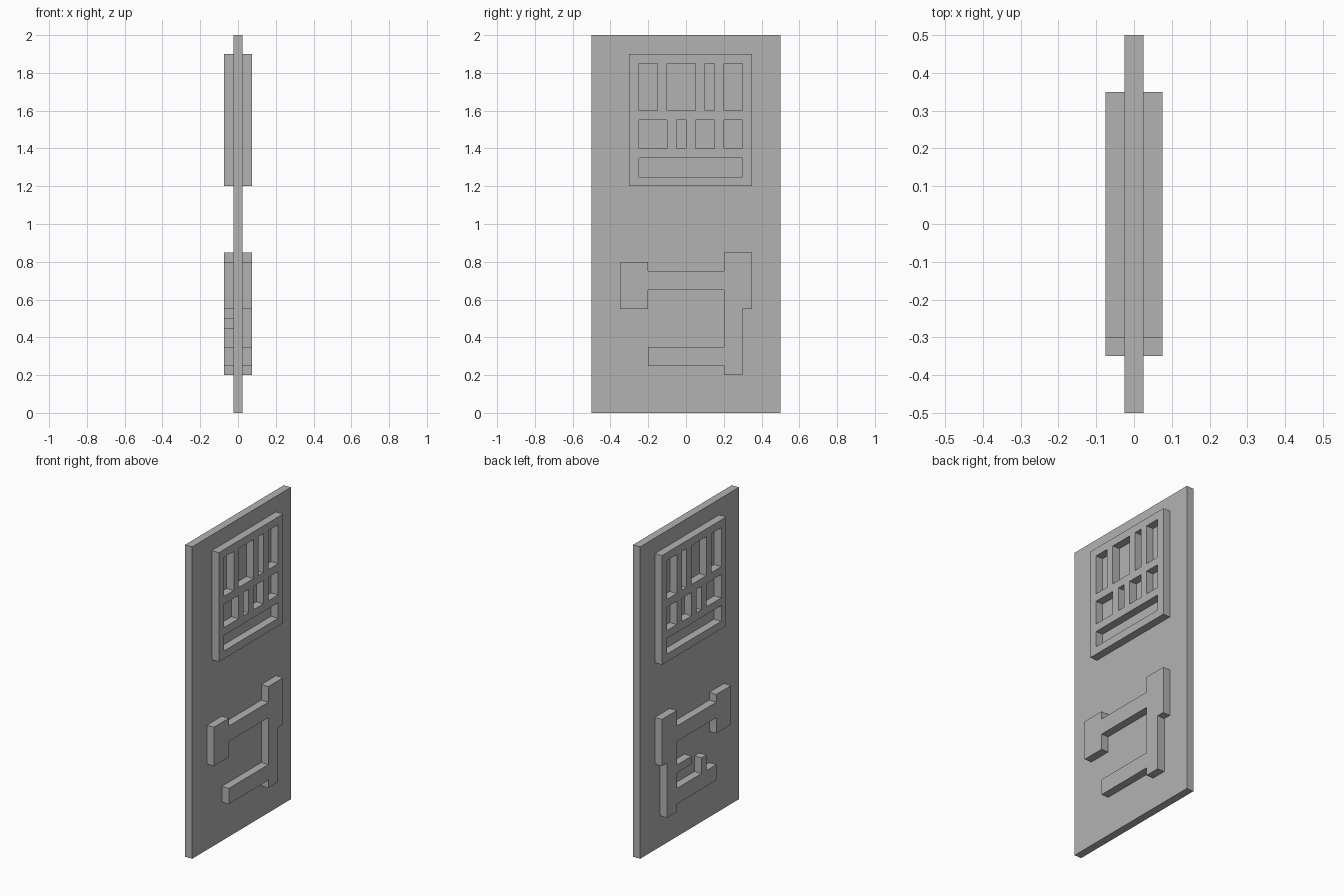
import bpy
import bmesh
from mathutils import Matrix

cube = bpy.data.objects.get("Cube")
if cube:
    bpy.data.objects.remove(cube, do_unlink=True)

GREY = (0.45, 0.45, 0.45, 1.0)
grey = bpy.data.materials.new("plain grey")
grey.use_nodes = True
grey.diffuse_color = GREY
grey.node_tree.nodes["Principled BSDF"].inputs["Base Color"].default_value = GREY

THICK = 0.05
# Profiles are drawn in (y, z) and extruded along x
TO_WORLD = Matrix(((0, 0, 1, 0), (1, 0, 0, 0), (0, 1, 0, 0), (0, 0, 0, 1)))


def rect(y0, y1, z0, z1):
    return [(y0, z0), (y1, z0), (y1, z1), (y0, z1)]


def plate(name, loops, x):
    """Extrude an outline, with any inner loops as holes, centred on x."""
    curve = bpy.data.curves.new(name, 'CURVE')
    curve.dimensions = '2D'
    curve.fill_mode = 'BOTH'
    curve.extrude = THICK / 2
    for loop in loops:
        spline = curve.splines.new('POLY')
        spline.points.add(len(loop) - 1)
        for point, (y, z) in zip(spline.points, loop):
            point.co = (y, z, 0, 1)
        spline.use_cyclic_u = True
    temp = bpy.data.objects.new(name + " outline", curve)
    bpy.context.scene.collection.objects.link(temp)
    graph = bpy.context.evaluated_depsgraph_get()
    mesh = bpy.data.meshes.new_from_object(temp.evaluated_get(graph))
    bpy.data.objects.remove(temp, do_unlink=True)
    bpy.data.curves.remove(curve)

    # Weld the caps to the walls and stand the plate upright
    bm = bmesh.new()
    bm.from_mesh(mesh)
    bmesh.ops.remove_doubles(bm, verts=bm.verts, dist=1e-4)
    bmesh.ops.transform(bm, matrix=Matrix.Translation((x, 0, 0)) @ TO_WORLD, verts=bm.verts)
    bmesh.ops.recalc_face_normals(bm, faces=bm.faces)
    for face in bm.faces:
        face.smooth = False
    bm.to_mesh(mesh)
    bm.free()
    mesh.materials.clear()
    mesh.materials.append(grey)
    mesh.name = name
    obj = bpy.data.objects.new(name, mesh)
    bpy.context.scene.collection.objects.link(obj)
    return obj


# Main slab
plate("door_slab", [rect(-0.5, 0.5, 0, 2)], 0)

# Window frame: rows of openings, each row (bottom, top, spans across)
rows = [
    (1.6, 1.85, [(-0.25, -0.15), (-0.1, 0.05), (0.1, 0.15), (0.2, 0.3)]),
    (1.4, 1.55, [(-0.25, -0.1), (-0.05, 0), (0.05, 0.15), (0.2, 0.3)]),
    (1.25, 1.35, [(-0.25, 0.3)]),
]
frame = [rect(-0.3, 0.35, 1.2, 1.9)]
frame += [rect(a, b, low, high) for low, high, spans in rows for a, b in spans]

# Lower bracket: block, upper arm, column and lower arm in one outline
upper = [(0.2, 0.85), (0.2, 0.75), (-0.2, 0.75), (-0.2, 0.8), (-0.35, 0.8),
         (-0.35, 0.55), (-0.2, 0.55), (-0.2, 0.65), (0.2, 0.65)]
prong = [(0.2, 0.5), (0.05, 0.5), (0.05, 0.45), (0.2, 0.45)]
corner = [(0.2, 0.35)]
post = [(-0.05, 0.35), (-0.05, 0.45), (-0.1, 0.45), (-0.1, 0.35)]
lower = [(-0.2, 0.35), (-0.2, 0.25), (0.2, 0.25), (0.2, 0.2), (0.3, 0.2),
         (0.3, 0.55), (0.35, 0.55), (0.35, 0.85)]

# Raised parts on both sides; the right side also has a prong and a post
for side, x in (("left", THICK), ("right", -THICK)):
    plate(side + "_window_frame", frame, x)
    if side == "left":
        outline = upper + corner + lower
    else:
        outline = upper + prong + corner + post + lower
    plate(side + "_bracket", [outline], x)
